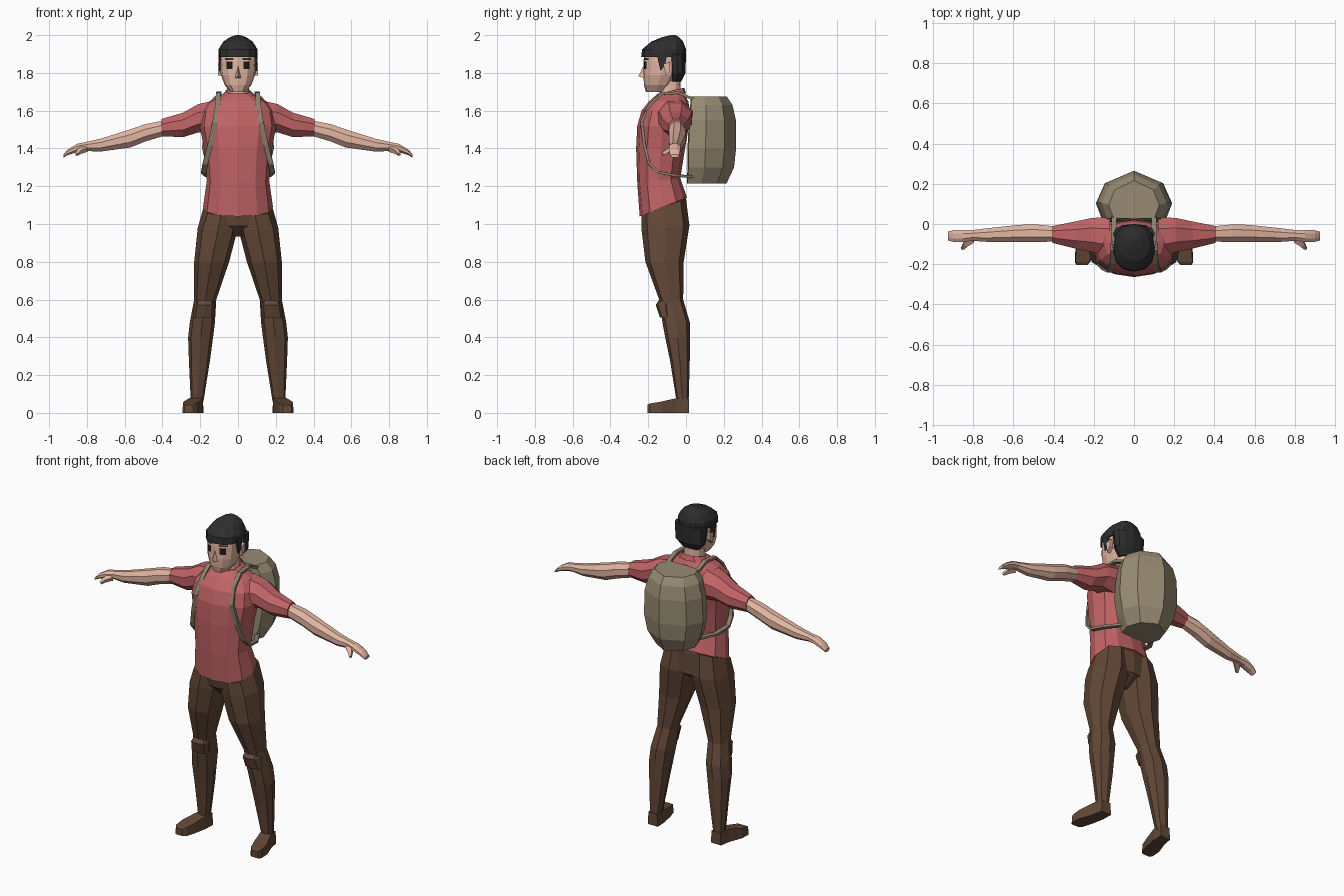
import bpy, bmesh, math
from mathutils import Vector
from mathutils.bvhtree import BVHTree

if "Cube" in bpy.data.objects:
    bpy.data.objects.remove(bpy.data.objects["Cube"])


def material(name, r, g, b):
    m = bpy.data.materials.new(name)
    m.diffuse_color = [((c / 255 + 0.055) / 1.055) ** 2.4 for c in (r, g, b)] + [1]
    m.use_nodes = True
    m.node_tree.nodes["Principled BSDF"].inputs["Base Color"].default_value = m.diffuse_color
    return m


SHIRT = material("red_cloth", 194, 100, 102)
SKIN = material("skin", 226, 181, 161)
PANTS = material("brown_cloth", 98, 72, 55)
PACK = material("khaki_canvas", 152, 139, 115)
STRAP = material("strap_canvas", 140, 129, 108)
HAIR = material("black_hair", 46, 46, 47)
EYE = material("dark_eye", 30, 24, 22)


def finish(name, bm, mat, mirror=False):
    bmesh.ops.recalc_face_normals(bm, faces=bm.faces)
    me = bpy.data.meshes.new(name)
    bm.to_mesh(me)
    bm.free()
    me.materials.append(mat)
    ob = bpy.data.objects.new(name, me)
    bpy.context.collection.objects.link(ob)
    if mirror:
        ob.modifiers.new("mirror", 'MIRROR').use_mirror_merge = False
    return ob


def loft(name, rings, mat, mirror=False, cap=True):
    """Skin a list of equal-sized rings of points."""
    bm = bmesh.new()
    rows = [[bm.verts.new(p) for p in ring] for ring in rings]
    n = len(rows[0])
    for a, b in zip(rows, rows[1:]):
        for i in range(n):
            j = (i + 1) % n
            bm.faces.new((a[i], a[j], b[j], b[i]))
    if cap:
        bm.faces.new(rows[0])
        bm.faces.new(rows[-1])
    return finish(name, bm, mat, mirror)


def power(v, p):
    return math.copysign(abs(v) ** p, v) if abs(v) > 1e-6 else 0


def zring(z, x0, x1, y0, y1, slope=0, n=8, p=0.8):
    """Horizontal rounded ring, optionally tilted along y."""
    pts = []
    for i in range(n):
        a = math.tau * i / n
        dy = power(math.sin(a), p) * (y1 - y0) / 2
        pts.append(((x0 + x1) / 2 + power(math.cos(a), p) * (x1 - x0) / 2,
                    (y0 + y1) / 2 + dy, z + slope * dy))
    return pts


def body(z, hw, y0, y1, slope=0, p=0.85):
    return zring(z, -hw, hw, y0, y1, slope, 12, p)


def xring(x, yc, ry, zc, rz, n=8):
    """Ring across an arm."""
    return [(x, yc + ry * math.cos(math.tau * (i + .5) / n) * 1.08,
             zc + rz * math.sin(math.tau * (i + .5) / n) * 1.08) for i in range(n)]


def ribbon(name, pts, sizes, mat):
    """Flat band along a path; sizes are half width and half thickness."""
    pts = [Vector(p) for p in pts]
    rings = []
    for i, p in enumerate(pts):
        t = (pts[min(i + 1, len(pts) - 1)] - pts[max(i - 1, 0)]).normalized()
        s = Vector((1, 0, 0))
        s = (s - t * s.dot(t)).normalized()
        w, h = sizes[min(i, len(sizes) - 1)]
        k = t.cross(s)
        rings.append([p + s * w * a + k * h * b for a, b in ((1, 1), (-1, 1), (-1, -1), (1, -1))])
    return loft(name, rings, mat, True)


def tree(ob):
    me = ob.data
    return BVHTree.FromPolygons([v.co for v in me.vertices], [p.vertices[:] for p in me.polygons])


def on_front(bvh, x, z, gap):
    hit = bvh.ray_cast(Vector((x, -1, z)), Vector((0, 1, 0)))[0]
    return (x, (hit.y if hit else -0.2) - gap, z)


# Shirt body, collar and sleeves
torso = loft("shirt_body", [body(*r) for r in (
    (1.09, .185, -.245, .005, .4), (1.23, .165, -.258, -.03, .1), (1.4, .18, -.264, -.005),
    (1.52, .203, -.258, .015), (1.6, .19, -.235, .02), (1.65, .15, -.195, .012),
    (1.69, .075, -.15, -.01))], SHIRT)
loft("collar", [body(1.675, .095, -.165, .0, .2), body(1.705, .065, -.14, -.01, .25)], SHIRT, cap=False)
loft("sleeve", [xring(*r) for r in (
    (.12, -.065, .1, 1.565, .09), (.21, -.055, .085, 1.56, .075),
    (.29, -.055, .068, 1.525, .065), (.405, -.052, .042, 1.51, .046))], SHIRT, True)

# Forearm, hand and thumb
loft("forearm", [xring(*r) for r in (
    (.38, -.05, .037, 1.51, .04), (.49, -.046, .044, 1.483, .046), (.57, -.047, .043, 1.453, .048),
    (.73, -.055, .034, 1.417, .034), (.81, -.057, .026, 1.41, .023))], SKIN, True)
loft("hand", [xring(*r) for r in (
    (.81, -.057, .026, 1.41, .023), (.85, -.06, .031, 1.403, .022),
    (.9, -.06, .029, 1.38, .015), (.925, -.06, .022, 1.36, .009))], SKIN, True)
ribbon("thumb", [(.81, -.075, 1.4), (.84, -.102, 1.385), (.855, -.123, 1.368)],
       [(.018, .013), (.012, .011), (.006, .007)], SKIN)

# Trousers: pelvis, legs, knee pads
loft("pelvis", [body(*r) for r in (
    (.935, .03, -.17, -.07), (.99, .14, -.225, .005), (1.08, .18, -.232, .0, .38),
    (1.13, .16, -.23, -.01, .38))], PANTS)
loft("leg", [zring(*r) for r in (
    (1.09, .0, .182, -.235, .0, .38), (.98, .0, .213, -.235, .018, .1), (.8, .047, .232, -.215, -.012),
    (.6, .115, .232, -.142, -.015), (.48, .122, .255, -.125, .02), (.4, .132, .264, -.11, .021),
    (.28, .148, .26, -.085, .02), (.06, .183, .25, -.05, .014))], PANTS, True)
loft("knee_pad", [zring(*r) for r in (
    (.595, .13, .22, -.145, -.06), (.572, .122, .23, -.16, -.06),
    (.505, .127, .24, -.138, -.06))], PANTS, True)

# Shoes, turned slightly outwards
loft("shoe", [[(x0, y, 0), (x1, y, 0), (x1 - .004, y, h), (x0 + .004, y, h)] for y, x0, x1, h in (
    (.016, .182, .25, .075), (-.05, .184, .262, .078), (-.13, .2, .292, .06),
    (-.19, .218, .295, .05), (-.205, .235, .285, .042))], PANTS, True)

# Head and neck
loft("neck", [body(1.64, .062, -.14, -.025), body(1.76, .055, -.14, -.03)], SKIN)
head = loft("head", [body(*r) for r in (
    (1.7, .042, -.213, -.1), (1.735, .07, -.222, -.075), (1.79, .091, -.226, -.04),
    (1.86, .096, -.225, -.02), (1.91, .094, -.22, -.015), (1.95, .07, -.18, -.03))], SKIN)
bm = bmesh.new()
for p in ((-.02, -.215, 1.77), (.02, -.215, 1.77), (0, -.252, 1.782), (0, -.215, 1.86)):
    bm.verts.new(p)
bmesh.ops.convex_hull(bm, input=bm.verts)
finish("nose", bm, SKIN)
loft("ear", [[(x, -.118, 1.845), (x, -.085, 1.86), (x, -.085, 1.81), (x, -.108, 1.785)]
             for x in (.08, .106)], SKIN, True)

# Eyes and brows as thin plates following the face
head_tree = tree(head)
for name, x0, x1, z0, z1, mat in (("eye", .03, .062, 1.82, 1.86, EYE),
                                  ("eyebrow", .024, .07, 1.868, 1.878, HAIR)):
    bm = bmesh.new()
    cols = [[bm.verts.new(on_front(head_tree, x0 + (x1 - x0) * i / 4, z, .004)) for z in (z0, z1)]
            for i in range(5)]
    for a, b in zip(cols, cols[1:]):
        bm.faces.new((a[0], b[0], b[1], a[1]))
    finish(name, bm, mat, True)

# Hair: cap, back of the head and sideburns
loft("hair_cap", [body(*r) for r in (
    (1.885, .104, -.237, .0), (1.925, .103, -.232, .0), (1.965, .078, -.185, -.015),
    (1.988, .045, -.13, -.035), (2.0, .012, -.08, -.055))], HAIR)
loft("hair_back", [body(*r) for r in (
    (1.755, .06, -.085, -.025), (1.8, .098, -.088, -.003), (1.9, .104, -.1, .0))], HAIR)
loft("sideburn", [[(x, -.155, 1.9), (x, -.1, 1.9), (x, -.112, 1.84), (x, -.135, 1.81)]
                  for x in (.07, .101)], HAIR, True)

# Backpack
HALF = ((.155, .01), (.19, .1), (.145, .2))
OUTLINE = [(0, .005)] + list(HALF) + [(0, .262)] + [(-x, y) for x, y in reversed(HALF)]
loft("backpack", [[(x * sx, shift + y * sy, z) for x, y in OUTLINE] for z, sx, sy, shift in (
    (1.215, .62, .82, .0), (1.3, .88, .96, .003), (1.4, 1, 1, .003), (1.55, .97, .97, .01),
    (1.63, .85, .87, .018), (1.675, .66, .74, .022))], PACK)

# Shoulder straps lying on the chest and running back under the arms
torso_tree = tree(torso)
chest = [on_front(torso_tree, x, z, .006) for x, z in ((.107, 1.63), (.122, 1.54), (.148, 1.42))]
ribbon("shoulder_strap", [(.1, .04, 1.66), (.1, -.04, 1.695), (.104, -.13, 1.69)] + chest +
       [(.174, -.195, 1.32), (.182, -.15, 1.275), (.165, -.06, 1.258), (.11, .03, 1.25)],
       [(.013, .007)], STRAP)
